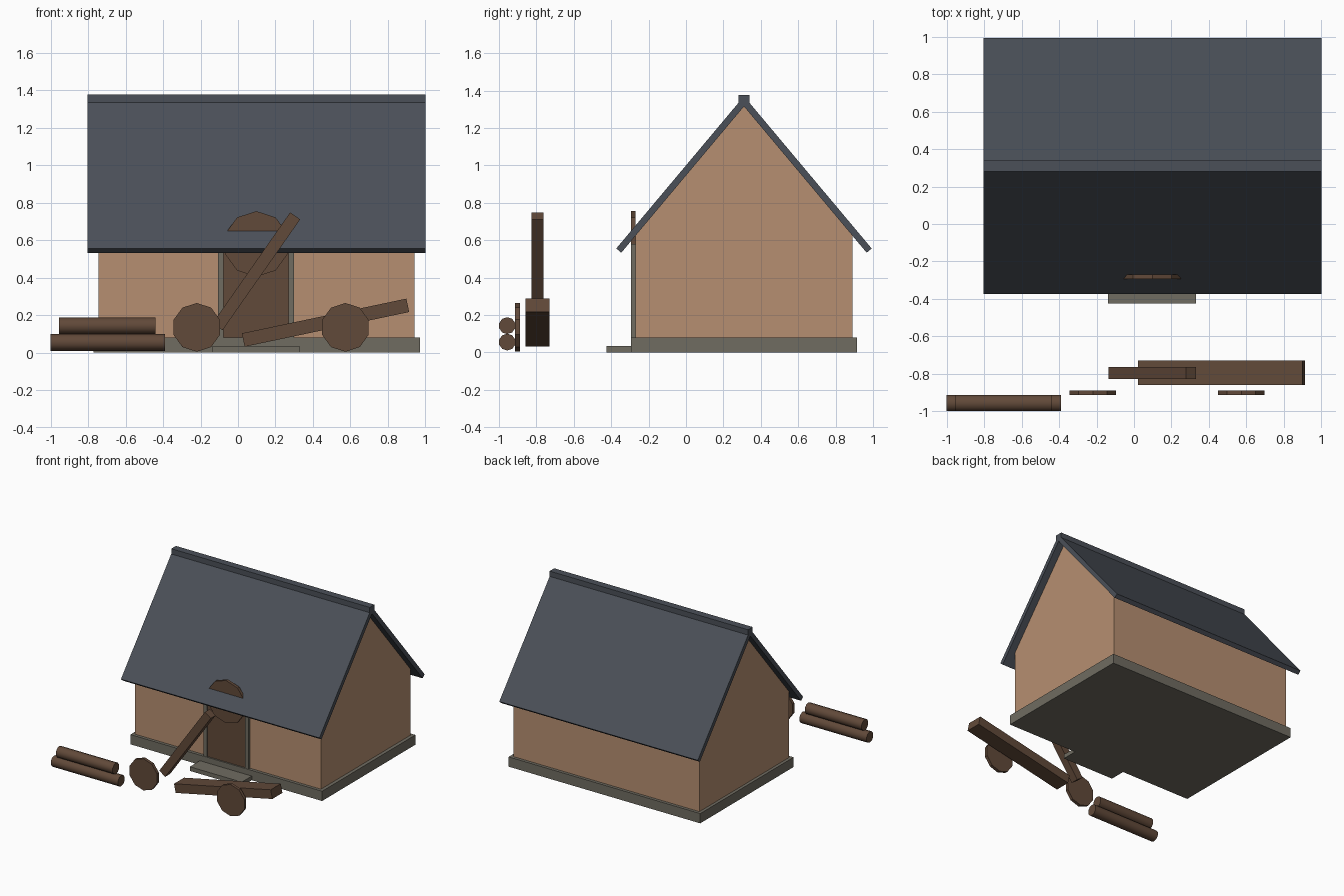
import bpy, bmesh
from math import radians, sin, cos, pi
from mathutils import Matrix, Vector

default = bpy.data.objects.get("Cube")
if default:
    bpy.data.objects.remove(default, do_unlink=True)


def material(name, rgb):
    m = bpy.data.materials.new(name)
    m.use_nodes = True
    m.diffuse_color = (*rgb, 1)
    m.node_tree.nodes["Principled BSDF"].inputs["Base Color"].default_value = (*rgb, 1)
    return m


plaster = material("tan plaster", (0.47, 0.275, 0.165))
slate = material("blue grey slate", (0.07, 0.08, 0.098))
stone = material("grey stone", (0.16, 0.15, 0.12))
wood = material("dark brown wood", (0.12, 0.067, 0.041))


def finish(name, bm, mat):
    bmesh.ops.recalc_face_normals(bm, faces=bm.faces)
    mesh = bpy.data.meshes.new(name)
    bm.to_mesh(mesh)
    bm.free()
    mesh.materials.append(mat)
    obj = bpy.data.objects.new(name, mesh)
    bpy.context.collection.objects.link(obj)
    return obj


def box(name, x, y, z, mat):
    """Box from its (min, max) ranges."""
    lo, hi = Vector((x[0], y[0], z[0])), Vector((x[1], y[1], z[1]))
    bm = bmesh.new()
    bmesh.ops.create_cube(bm, size=1)
    for v in bm.verts:
        v.co = (lo + hi) / 2 + v.co * (hi - lo)
    return finish(name, bm, mat)


def prism(name, profile, x0, x1, mat):
    """Extrude a (y, z) outline along x."""
    bm = bmesh.new()
    face = bm.faces.new([bm.verts.new((x0, y, z)) for y, z in profile])
    out = bmesh.ops.extrude_face_region(bm, geom=[face])["geom"]
    verts = [g for g in out if isinstance(g, bmesh.types.BMVert)]
    bmesh.ops.translate(bm, vec=(x1 - x0, 0, 0), verts=verts)
    return finish(name, bm, mat)


def beam(name, centre, size, tilt):
    """Wooden beam along x, tilted upward towards +x."""
    bm = bmesh.new()
    bmesh.ops.create_cube(bm, size=1)
    bm.transform(Matrix.Translation(centre) @ Matrix.Rotation(radians(-tilt), 4, 'Y')
                 @ Matrix.Diagonal((*size, 1)))
    return finish(name, bm, wood)


def cylinder(name, centre, radius, depth, axis, smooth=False):
    """Ten-sided cylinder along x or y with a corner at the top."""
    bm = bmesh.new()
    bmesh.ops.create_cone(bm, cap_ends=True, segments=10, radius1=radius,
                          radius2=radius, depth=depth)
    bm.transform(Matrix.Rotation(pi / 2, 4, 'X'))
    if axis == 'X':
        bm.transform(Matrix.Rotation(pi / 2, 4, 'Z'))
    bm.transform(Matrix.Translation(centre))
    obj = finish(name, bm, wood)
    if smooth:
        bpy.ops.object.select_all(action='DESELECT')
        obj.select_set(True)
        bpy.context.view_layer.objects.active = obj
        bpy.ops.object.shade_smooth_by_angle(angle=radians(40))
    return obj


# Stone base and step
box("foundation", (-0.77, 0.97), (-0.295, 0.915), (0, 0.08), stone)
box("doorstep", (-0.14, 0.332), (-0.425, -0.29), (0, 0.034), stone)

# Gabled walls
RIDGE, SLOPE = 0.31, 1.192
under = lambda y: 1.315 - SLOPE * abs(y - RIDGE)
front, back = -0.27, 0.89
prism("walls", [(front, 0.08), (back, 0.08), (back, under(back)),
                (RIDGE, under(RIDGE)), (front, under(front))], -0.745, 0.942, plaster)

# Roof: two slabs joined in one chevron, plus the ridge beam
pitch, thick = radians(50), 0.035
dy, dz = thick * sin(pitch), thick * cos(pitch)
reach = 0.656
inner = [(RIDGE + s * reach, under(RIDGE + reach)) for s in (-1, 1)]
outer = [(RIDGE + s * (reach + dy), under(RIDGE + reach) + dz) for s in (-1, 1)]
top = 1.315 + thick / cos(pitch)
prism("roof", [inner[0], (RIDGE, 1.315), inner[1], outer[1], (RIDGE, top), outer[0]],
      -0.802, 1.0, slate)
box("ridge_beam", (-0.802, 1.0), (RIDGE - 0.03, RIDGE + 0.03), (1.325, 1.377), slate)

# Doorway
box("door", (-0.078, 0.272), (-0.283, -0.26), (0.08, 0.58), wood)
for side, x in (("right", -0.107), ("left", 0.27)):
    box("door_post_" + side, (x, x + 0.03), (-0.293, -0.26), (0.08, 0.58), stone)
cylinder("door_arch_disc", (0.098, -0.282, 0.58), 0.175, 0.024, 'Y')

# Timber pieces in the yard
cylinder("wheel_right", (-0.22, -0.901, 0.135), 0.13, 0.025, 'Y')
cylinder("wheel_left", (0.573, -0.901, 0.135), 0.13, 0.025, 'Y')
cylinder("log_lower", (-0.695, -0.956, 0.055), 0.045, 0.61, 'X', True)
cylinder("log_upper", (-0.697, -0.956, 0.143), 0.045, 0.515, 'X', True)
beam("leaning_beam", (0.098, -0.795, 0.434), (0.722, 0.064, 0.065), 55)
beam("fallen_beam", (0.467, -0.794, 0.16), (0.897, 0.13, 0.073), 11.9)
